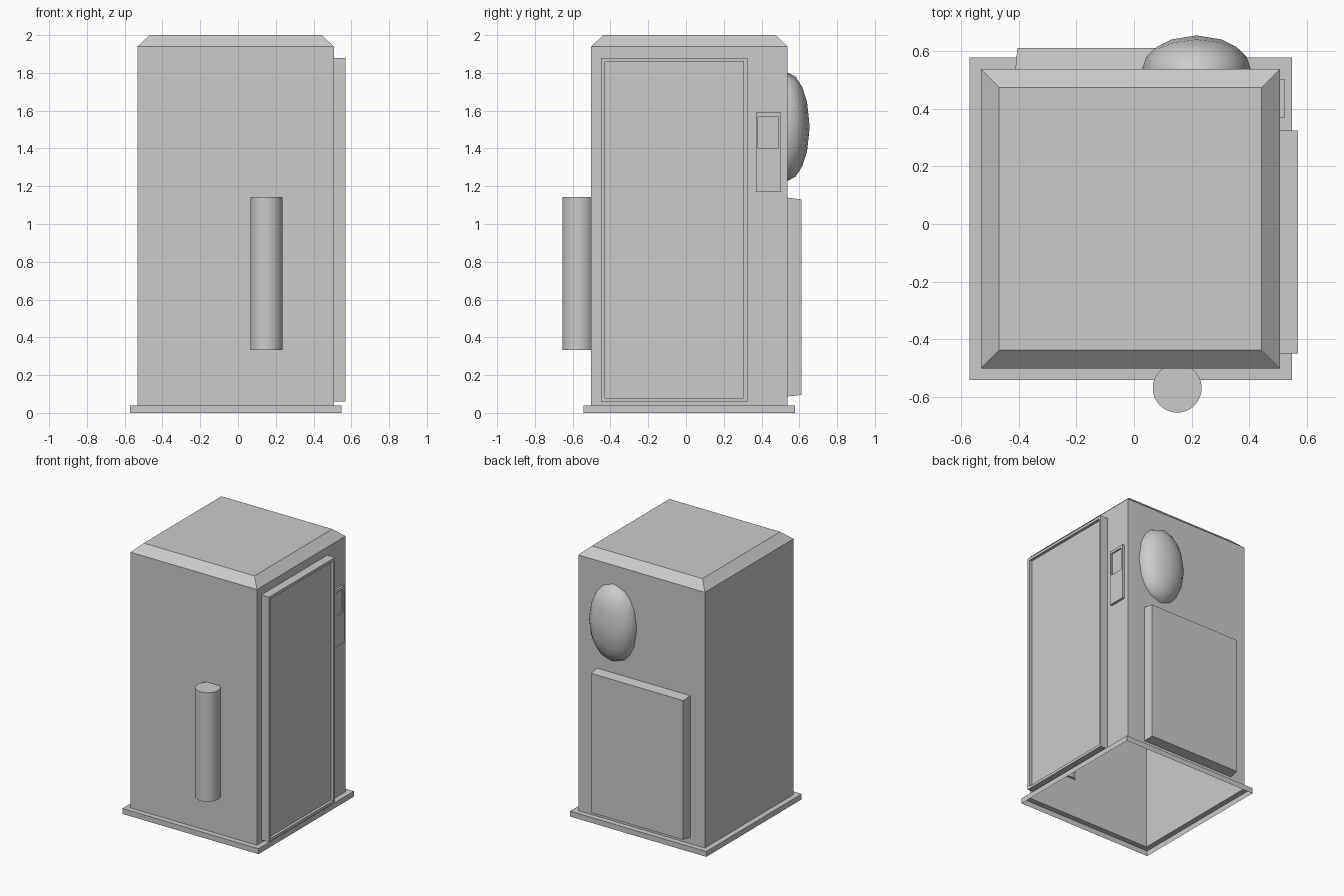
import bpy, bmesh
from math import radians

if "Cube" in bpy.data.objects:
    bpy.data.objects.remove(bpy.data.objects["Cube"])

# Maps (u, v, depth) to world axes, keeping a right-handed order
AXES = {
    'X': lambda u, v, d: (d, u, v),
    'Y': lambda u, v, d: (v, d, u),
    'Z': lambda u, v, d: (u, v, d),
}


def new_object(name, bm):
    mesh = bpy.data.meshes.new(name)
    bm.to_mesh(mesh)
    bm.free()
    obj = bpy.data.objects.new(name, mesh)
    bpy.context.collection.objects.link(obj)
    return obj


def smooth(obj, angle):
    bpy.ops.object.select_all(action='DESELECT')
    obj.select_set(True)
    bpy.context.view_layer.objects.active = obj
    bpy.ops.object.shade_smooth_by_angle(angle=radians(angle))


def stepped_box(name, axis, rings):
    """Bridge rectangles (u0, u1, v0, v1, depth) and cap the last; the start stays open."""
    bm = bmesh.new()
    loops = []
    for u0, u1, v0, v1, d in rings:
        corners = ((u0, v0), (u1, v0), (u1, v1), (u0, v1))
        loops.append([bm.verts.new(AXES[axis](u, v, d)) for u, v in corners])
    for a, b in zip(loops, loops[1:]):
        for i in range(4):
            j = (i + 1) % 4
            bm.faces.new((a[i], a[j], b[j], b[i]))
    bm.faces.new(loops[-1])
    return new_object(name, bm)


# Hollow cabinet with plinth and bevelled roof, open underneath
stepped_box("cabinet", 'Z', [
    (-0.572, 0.548, -0.542, 0.578, 0.0),
    (-0.572, 0.548, -0.542, 0.578, 0.04),
    (-0.532, 0.507, -0.502, 0.538, 0.04),
    (-0.532, 0.507, -0.502, 0.538, 1.94),
    (-0.468, 0.443, -0.438, 0.474, 2.0),
])

# Door with recessed panel on the right side
stepped_box("door", 'X', [
    (-0.45, 0.325, 0.06, 1.88, 0.505),
    (-0.45, 0.325, 0.06, 1.88, 0.57),
    (-0.43, 0.305, 0.08, 1.86, 0.57),
    (-0.43, 0.305, 0.08, 1.86, 0.55),
])

# Small control plate with recessed window
stepped_box("control_plate", 'X', [
    (0.37, 0.502, 1.17, 1.59, 0.505),
    (0.37, 0.502, 1.17, 1.59, 0.524),
    (0.382, 0.487, 1.40, 1.57, 0.524),
    (0.382, 0.487, 1.40, 1.57, 0.514),
])

# Slightly tapered panel on the back
stepped_box("back_panel", 'Y', [
    (0.087, 1.14, -0.412, 0.358, 0.536),
    (0.095, 1.13, -0.405, 0.351, 0.612),
])

# Upright cylinder on the front
bm = bmesh.new()
bmesh.ops.create_cone(bm, cap_ends=True, segments=32, radius1=0.085, radius2=0.085, depth=0.81)
bmesh.ops.translate(bm, verts=bm.verts, vec=(0.15, -0.57, 0.738))
smooth(new_object("front_cylinder", bm), 30)

# Rounded dome on the back, a squashed cube-sphere
bm = bmesh.new()
bmesh.ops.create_cube(bm, size=2)
bmesh.ops.subdivide_edges(bm, edges=bm.edges[:], cuts=3, use_grid_fill=True)
for v in bm.verts:
    v.co.normalize()
bmesh.ops.scale(bm, verts=bm.verts, vec=(0.195, 0.135, 0.296))
bmesh.ops.translate(bm, verts=bm.verts, vec=(0.217, 0.52, 1.515))
smooth(new_object("back_dome", bm), 40)
